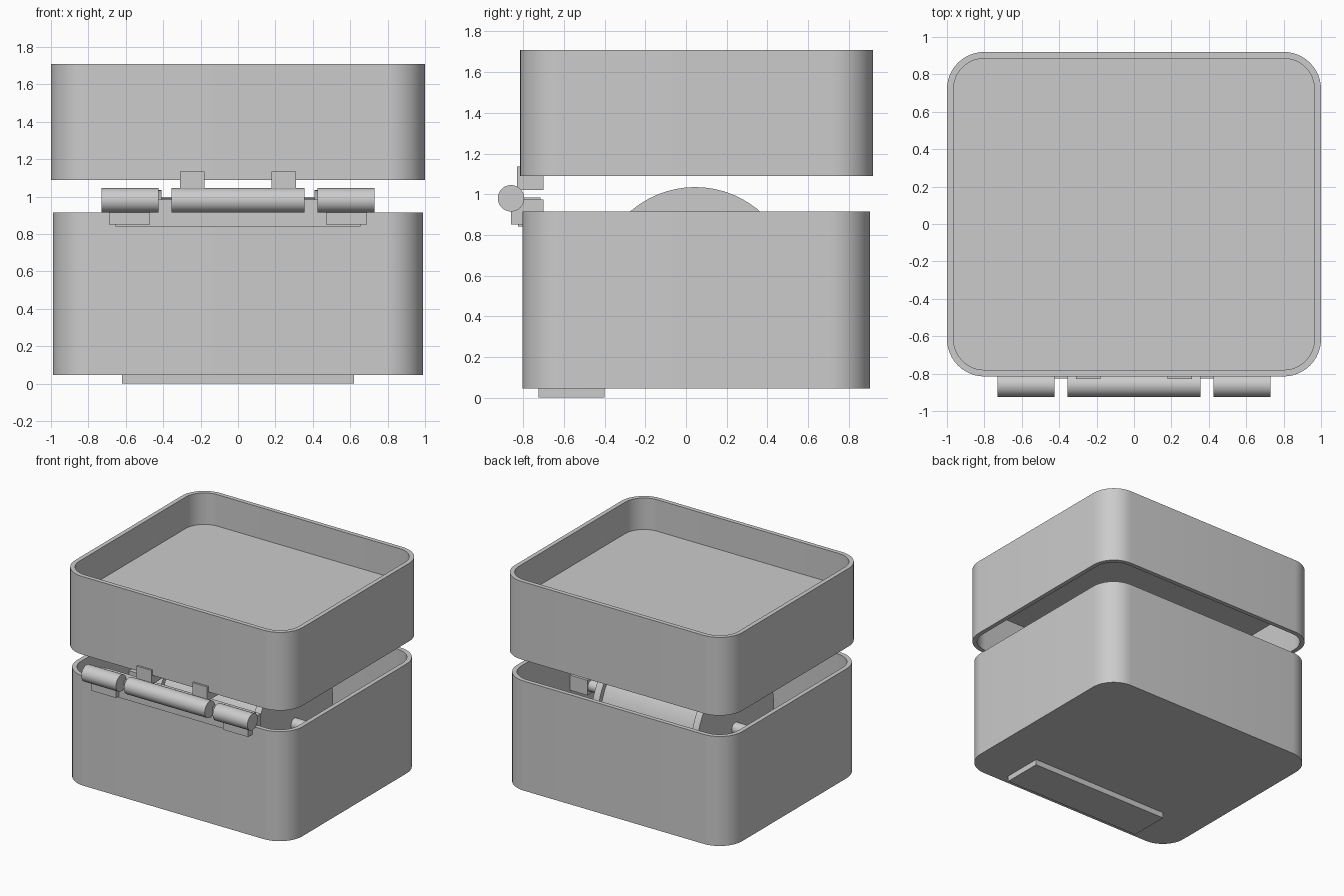
import bpy, bmesh, math

if "Cube" in bpy.data.objects:
    bpy.data.objects.remove(bpy.data.objects["Cube"])

gray = bpy.data.materials.new("light_gray")
gray.diffuse_color = (0.6, 0.6, 0.6, 1)
gray.use_nodes = True
gray.node_tree.nodes["Principled BSDF"].inputs["Base Color"].default_value = gray.diffuse_color


def finish(name, bm, smooth=False):
    bmesh.ops.recalc_face_normals(bm, faces=bm.faces)
    me = bpy.data.meshes.new(name)
    bm.to_mesh(me)
    bm.free()
    ob = bpy.data.objects.new(name, me)
    bpy.context.collection.objects.link(ob)
    me.materials.append(gray)
    if smooth:
        bpy.ops.object.select_all(action='DESELECT')
        ob.select_set(True)
        bpy.context.view_layer.objects.active = ob
        bpy.ops.object.shade_smooth_by_angle(angle=math.radians(30))
    return ob


def box(name, x0, x1, y0, y1, z0, z1):
    bm = bmesh.new()
    bmesh.ops.create_cube(bm, size=1)
    for v in bm.verts:
        v.co = ((x0 + x1) / 2 + v.co.x * (x1 - x0),
                (y0 + y1) / 2 + v.co.y * (y1 - y0),
                (z0 + z1) / 2 + v.co.z * (z1 - z0))
    return finish(name, bm)


def lathe_x(name, profile, y, z, seg):
    """Spin (x, radius) pairs about an axis parallel to x."""
    bm = bmesh.new()
    rings = []
    for x, r in profile:
        rings.append([bm.verts.new((x, y + r * math.cos(2 * math.pi * i / seg),
                                    z + r * math.sin(2 * math.pi * i / seg))) for i in range(seg)])
    for a, b in zip(rings, rings[1:]):
        for i in range(seg):
            j = (i + 1) % seg
            bm.faces.new((a[i], a[j], b[j], b[i]))
    bm.faces.new(rings[0])
    bm.faces.new(rings[-1])
    return finish(name, bm, True)


def rounded_stack(name, levels, hx, y0, y1, radius, seg=12):
    """Rounded rectangle rings, each given as (inset, z), bridged and capped."""
    bm = bmesh.new()
    rings = []
    for inset, z in levels:
        r = radius - inset
        ring = []
        for q, (cx, cy) in enumerate(((hx - radius, y1 - radius), (-hx + radius, y1 - radius),
                                      (-hx + radius, y0 + radius), (hx - radius, y0 + radius))):
            for i in range(seg + 1):
                a = math.pi / 2 * (q + i / seg)
                ring.append(bm.verts.new((cx + r * math.cos(a), cy + r * math.sin(a), z)))
        rings.append(ring)
    n = len(rings[0])
    for a, b in zip(rings, rings[1:]):
        for i in range(n):
            j = (i + 1) % n
            bm.faces.new((a[i], a[j], b[j], b[i]))
    bm.faces.new(rings[0])
    bm.faces.new(rings[-1])
    return finish(name, bm, True)


WALL = 0.035

# Open base shell
rounded_stack("base_shell", [(0, 0.045), (0, 0.915), (WALL, 0.915), (WALL, 0.08)],
              0.99, -0.805, 0.905, 0.2)
# Lid shell, open above and below a thin divider
rounded_stack("lid_shell", [(WALL, 1.43), (WALL, 1.09), (0, 1.09), (0, 1.71), (WALL, 1.71), (WALL, 1.46)],
              1.0, -0.815, 0.92, 0.2)
# Foot under the front edge
box("foot_plate", -0.62, 0.62, -0.725, -0.40, 0.0, 0.05)

# Spool with two flanges and an axle
Y, Z = 0.045, 0.55
lathe_x("spool", [(-0.8, 0.045), (-0.465, 0.045), (-0.465, 0.485), (-0.41, 0.485), (-0.41, 0.445),
                  (0.41, 0.445), (0.41, 0.485), (0.465, 0.485), (0.465, 0.045), (0.8, 0.045)], Y, Z, 64)

# Hinge
lathe_x("hinge_barrel_middle", [(-0.355, 0.065), (0.355, 0.065)], -0.86, 0.98, 32)
box("hinge_plate", -0.655, 0.655, -0.825, -0.715, 0.84, 0.985)
for s, side in ((-1, "left"), (1, "right")):
    def span(a, b):
        return sorted((s * a, s * b))
    # Axle holder on the side wall
    box("axle_holder_" + side, *span(0.8, 0.96), Y - 0.05, Y + 0.05, 0.49, 0.61)
    lathe_x("hinge_barrel_" + side, [(x, 0.065) for x in span(0.425, 0.73)], -0.86, 0.98, 32)
    box("base_hinge_tab_" + side, *span(0.47, 0.69), -0.86, -0.70, 0.85, 0.975)
    box("lid_hinge_tab_" + side, *span(0.18, 0.31), -0.83, -0.70, 1.02, 1.135)
